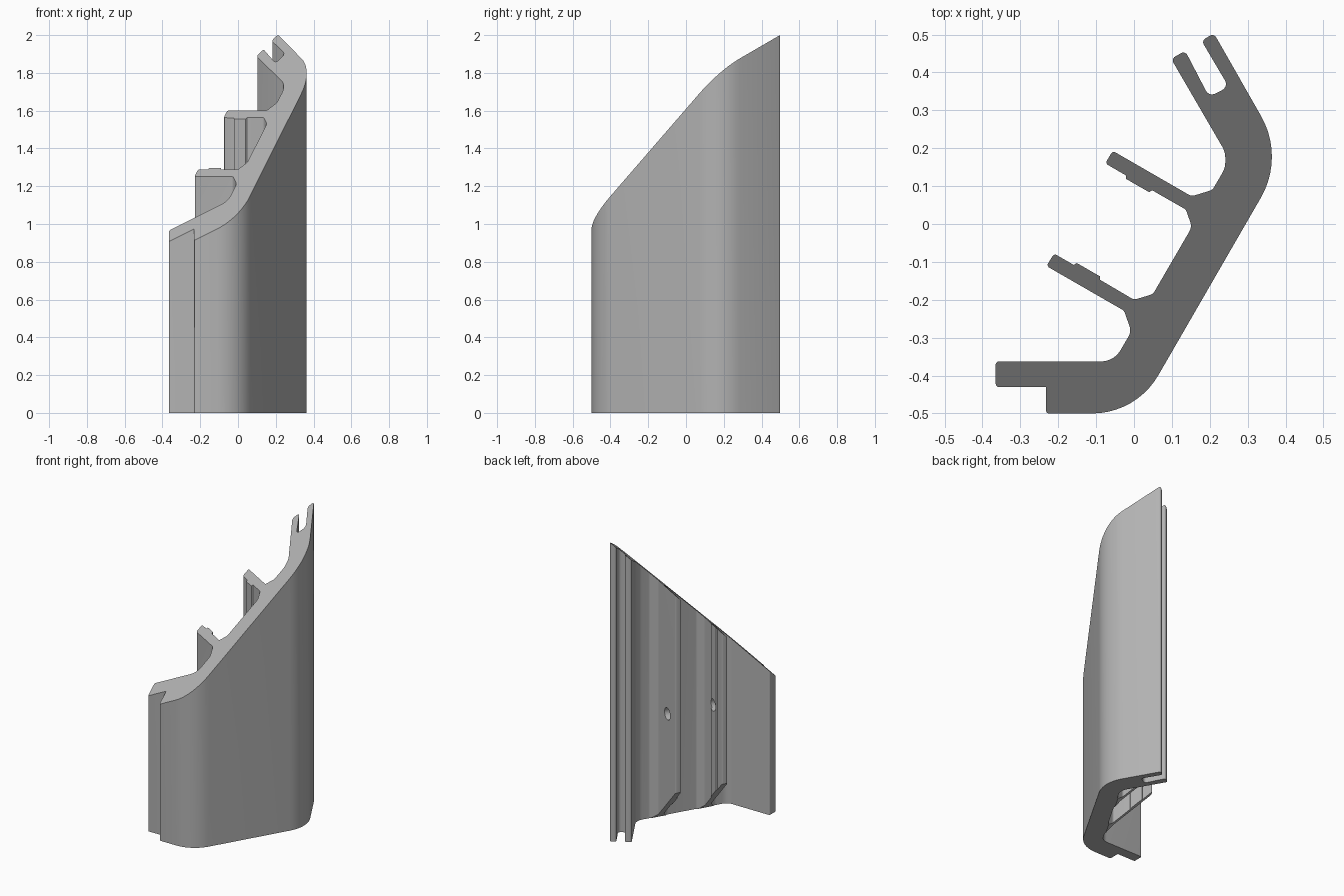
import bpy, bmesh, math
from mathutils import Vector, Matrix

cube = bpy.data.objects.get("Cube")
if cube:
    bpy.data.objects.remove(cube, do_unlink=True)

grey = bpy.data.materials.new("plain grey")
grey.use_nodes = True
colour = (0.45, 0.45, 0.45, 1)
grey.diffuse_color = colour
grey.node_tree.nodes["Principled BSDF"].inputs["Base Color"].default_value = colour


def rounded(corners):
    """Turn (x, y, radius) corners into an outline with fillets."""
    outline = []
    for i, (x, y, radius) in enumerate(corners):
        p = Vector((x, y))
        a = Vector(corners[i - 1][:2]) - p
        b = Vector(corners[(i + 1) % len(corners)][:2]) - p
        if not radius:
            outline.append(p)
            continue
        half = a.angle(b) / 2
        reach = min(radius / math.tan(half), 0.49 * a.length, 0.49 * b.length)
        radius = reach * math.tan(half)
        a.normalize()
        b.normalize()
        centre = p + (a + b).normalized() * radius / math.sin(half)
        start, end = p + a * reach - centre, p + b * reach - centre
        sweep = start.angle_signed(end)
        steps = max(2, round(abs(sweep) / math.radians(6))) if radius > 0.1 else 5
        for k in range(steps + 1):
            outline.append(centre + Matrix.Rotation(-sweep * k / steps, 2) @ start)
    return outline


def prism(name, outline, place, top):
    """Extrude an outline between the two placing functions."""
    bm = bmesh.new()
    low = [bm.verts.new(place(p)) for p in outline]
    high = [bm.verts.new(top(p)) for p in outline]
    bm.faces.new(low[::-1])
    bm.faces.new(high)
    n = len(outline)
    for i in range(n):
        j = (i + 1) % n
        bm.faces.new((low[i], low[j], high[j], high[i]))
    bmesh.ops.recalc_face_normals(bm, faces=bm.faces)
    mesh = bpy.data.meshes.new(name)
    bm.to_mesh(mesh)
    bm.free()
    mesh.materials.append(grey)
    obj = bpy.data.objects.new(name, mesh)
    bpy.context.collection.objects.link(obj)
    return obj


def cut(target, cutter):
    mod = target.modifiers.new("cut", "BOOLEAN")
    mod.operation = "DIFFERENCE"
    mod.solver = "EXACT"
    mod.object = cutter
    bpy.context.view_layer.objects.active = target
    bpy.ops.object.modifier_apply(modifier=mod.name)
    bpy.data.objects.remove(cutter, do_unlink=True)


# Fin direction and wall direction
FIN = Vector((-math.sqrt(3) / 2, 0.5, 0))
WALL = Vector((0.5, math.sqrt(3) / 2, 0))
UP = Vector((0, 0, 1))

# Cross-section: outer skin, forked end, two fins, stepped foot
profile = rounded([
    (-0.365, -0.43, 0.008), (-0.232, -0.43, 0), (-0.232, -0.5, 0.008),
    (0.006, -0.5, 0.21), (0.397, 0.177, 0.216),
    (0.211, 0.503, 0.012), (0.178, 0.484, 0.012),
    (0.25, 0.362, 0.018), (0.198, 0.336, 0.018),
    (0.135, 0.457, 0.012), (0.098, 0.436, 0.012),
    (0.241, 0.19, 0.06), (0.241, 0.148, 0.06), (0.207, 0.09, 0.02),
    (0.152, 0.073, 0.02),
    (-0.056, 0.193, 0.008), (-0.076, 0.16, 0.008),
    (-0.021, 0.128, 0), (-0.021, 0.119, 0), (0.04, 0.084, 0), (0.048, 0.089, 0),
    (0.137, 0.038, 0.02), (0.153, -0.008, 0.03), (0.05, -0.185, 0.02),
    (0.0, -0.2, 0.02),
    (-0.09, -0.147, 0), (-0.09, -0.138, 0), (-0.151, -0.103, 0), (-0.159, -0.108, 0),
    (-0.211, -0.078, 0.008), (-0.231, -0.111, 0.008),
    (-0.026, -0.229, 0.02), (-0.007, -0.284, 0.03), (-0.053, -0.363, 0.06),
    (-0.365, -0.363, 0.008),
])
body = prism(
    "mitred_profile", profile,
    lambda p: (p.x, p.y, 0),
    lambda p: (p.x, p.y, 1.462 + p.to_3d().dot(WALL)),
)

# Sloped cut under the fins
wedge = [Vector(p) for p in ((-0.23, -0.1), (0.3, -0.1), (0.3, 0.43))]
cut(body, prism(
    "fin_chamfer_cutter", wedge,
    lambda p: FIN * p.x + UP * p.y - WALL * 0.3,
    lambda p: FIN * p.x + UP * p.y + WALL * 0.24,
))

# Bolt hole through both fins
ring = [Vector((0.03 + 0.04 * math.cos(t), 0.76 + 0.04 * math.sin(t)))
        for t in (math.tau * k / 24 for k in range(24))]
cut(body, prism(
    "hole_cutter", ring,
    lambda p: FIN * p.x + UP * p.y - WALL * 0.26,
    lambda p: FIN * p.x + UP * p.y + WALL * 0.24,
))

bpy.ops.object.select_all(action="DESELECT")
body.select_set(True)
bpy.context.view_layer.objects.active = body
bpy.ops.object.shade_smooth_by_angle(angle=math.radians(25))
